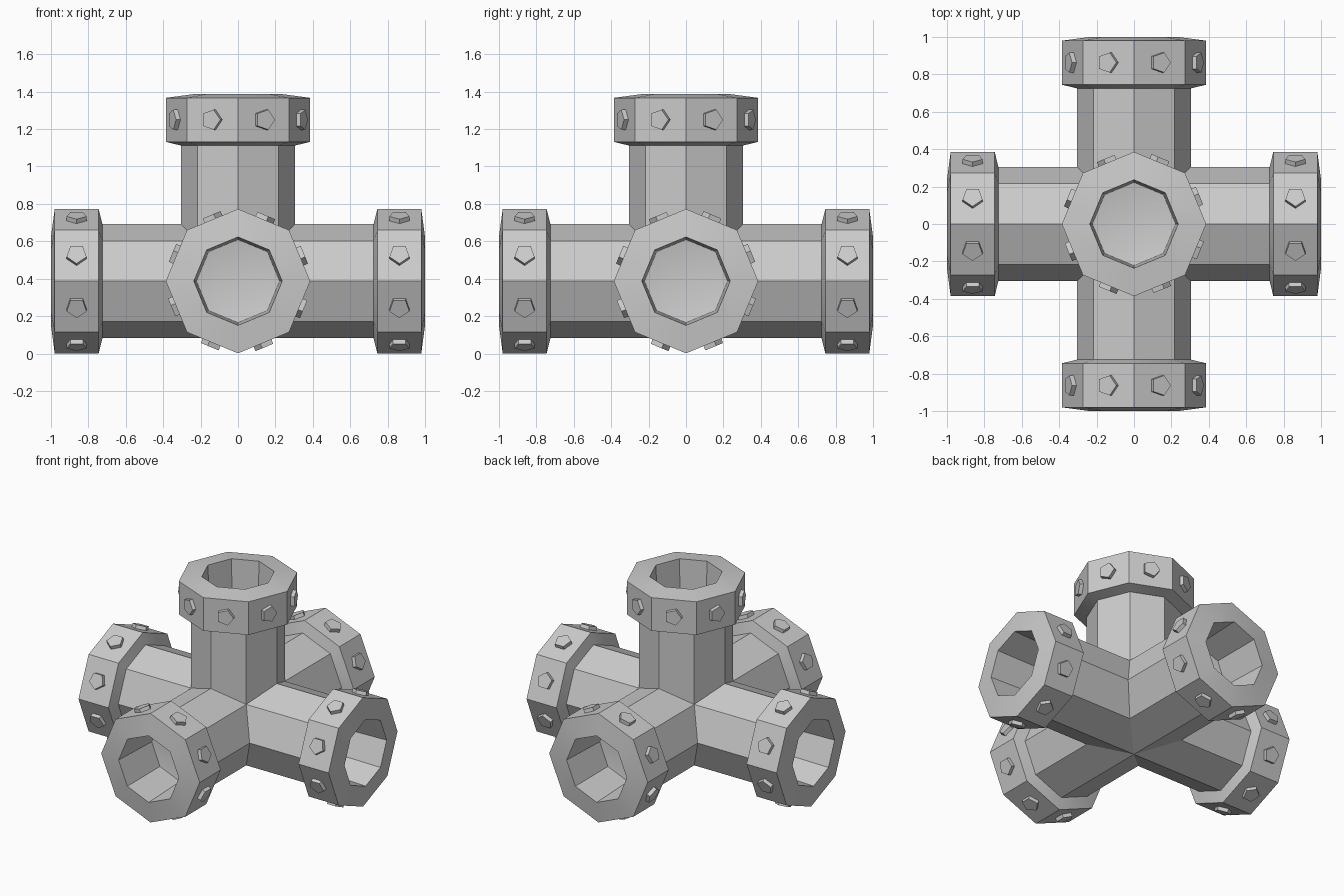
import bpy, bmesh, math
from mathutils import Vector, Matrix

if "Cube" in bpy.data.objects:
    bpy.data.objects.remove(bpy.data.objects["Cube"])

CENTRE = Vector((0, 0, 0.387))
DIRS = [Vector(d) for d in ((1, 0, 0), (-1, 0, 0), (0, 1, 0), (0, -1, 0), (0, 0, 1))]
# (radius, distance from centre): shaft, collar, sloped rim, blind bore
PROFILE = [(0.305, 0.0), (0.305, 0.725), (0.386, 0.745), (0.386, 0.98),
           (0.236, 1.0), (0.222, 0.65)]
BORE_TIP = 0.61


def frame(axis):
    """Two unit vectors square to a main axis, lying on the other main axes."""
    u = Vector((axis.y, axis.z, axis.x))
    return u, axis.cross(u)


def finish(bm, name):
    bmesh.ops.remove_doubles(bm, verts=bm.verts, dist=1e-4)
    bmesh.ops.recalc_face_normals(bm, faces=bm.faces)
    bmesh.ops.translate(bm, verts=bm.verts, vec=CENTRE)
    mesh = bpy.data.meshes.new(name)
    bm.to_mesh(mesh)
    bm.free()
    obj = bpy.data.objects.new(name, mesh)
    bpy.context.collection.objects.link(obj)
    return obj


def add_arm(body, axis):
    """Eight-sided turned arm, mitred against its neighbours."""
    bm = bmesh.new()
    u, v = frame(axis)
    rings = []
    for r, d in PROFILE:
        rings.append([bm.verts.new(axis * d + r * (u * math.cos(k * math.pi / 4) +
                                                   v * math.sin(k * math.pi / 4)))
                      for k in range(8)])
    for a, b in zip(rings, rings[1:]):
        for k in range(8):
            n = (k + 1) % 8
            bm.faces.new((a[k], a[n], b[n], b[k]))
    tip = bm.verts.new(axis * BORE_TIP)
    for k in range(8):
        bm.faces.new((rings[-1][k], rings[-1][(k + 1) % 8], tip))
    for other in DIRS:
        if abs(other.dot(axis)) < 0.5:
            bmesh.ops.bisect_plane(bm, geom=bm.verts[:] + bm.edges[:] + bm.faces[:],
                                   dist=1e-5, plane_co=(0, 0, 0),
                                   plane_no=axis - other, clear_inner=True)
    temp = bpy.data.meshes.new("temp")
    bm.to_mesh(temp)
    bm.free()
    body.from_mesh(temp)
    bpy.data.meshes.remove(temp)


# Pipe body
body = bmesh.new()
for axis in DIRS:
    add_arm(body, axis)
pipe = finish(body, "pipe_junction")

# Five-sided bolts on every collar face
bolts = bmesh.new()
for axis in DIRS:
    u, v = frame(axis)
    sign = axis.x + axis.y + axis.z
    for k in range(8):
        ang = math.radians(22.5 + 45 * k)
        n = u * math.cos(ang) + v * math.sin(ang)
        y = -n.cross(axis) * sign
        x = y.cross(n)
        pos = axis * 0.863 + n * (0.386 * math.cos(math.pi / 8) + 0.0075)
        m = Matrix((x, y, n)).transposed().to_4x4()
        m.translation = pos
        bmesh.ops.create_cone(bolts, cap_ends=True, segments=5, radius1=0.058,
                              radius2=0.056, depth=0.035, matrix=m)
finish(bolts, "collar_bolts")

# Crisp facets, softly shaded rims and bore floors
bpy.ops.object.select_all(action='DESELECT')
pipe.select_set(True)
bpy.context.view_layer.objects.active = pipe
bpy.ops.object.shade_smooth_by_angle(angle=math.radians(30))
